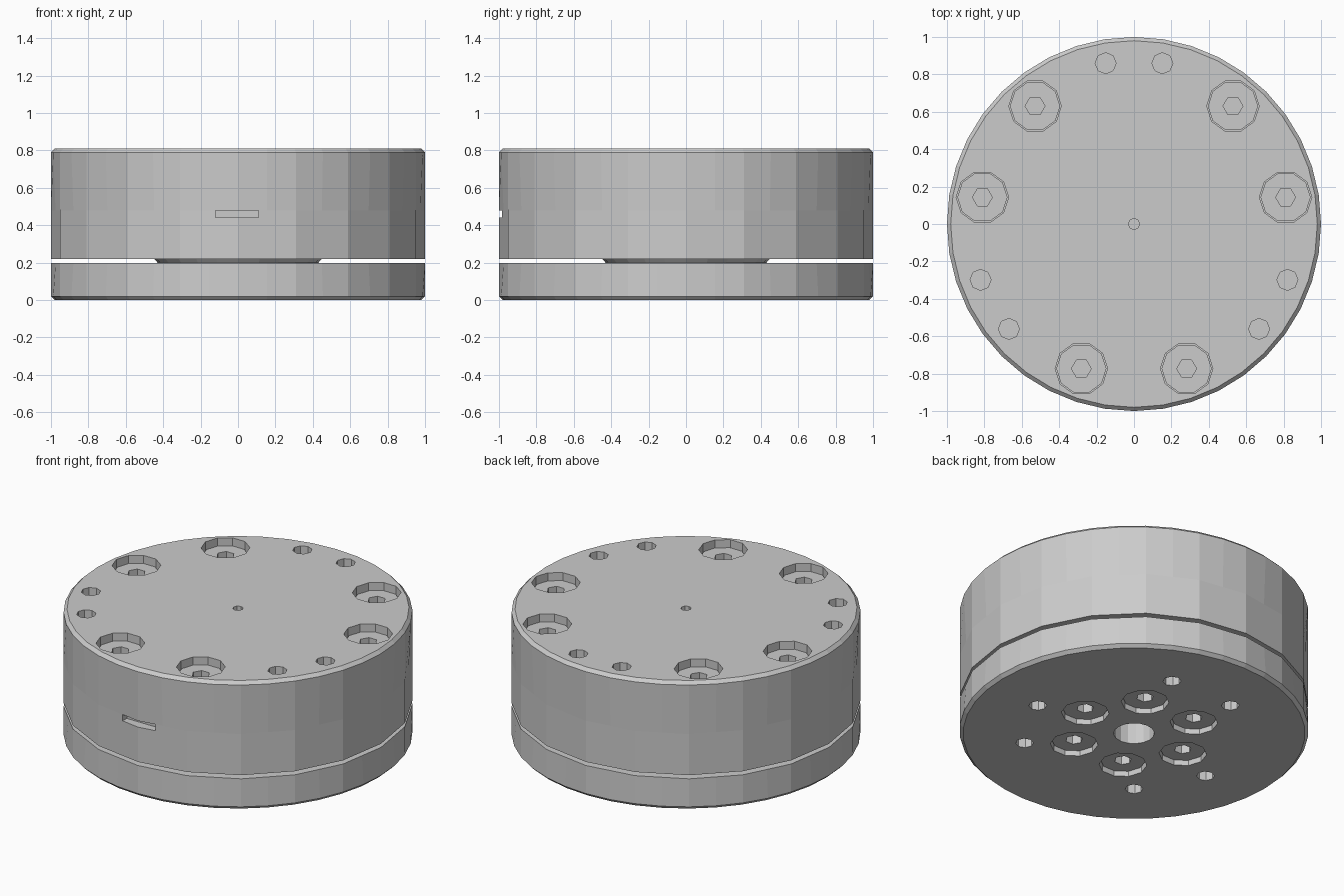
import bpy, bmesh
from math import cos, sin, pi, radians

if "Cube" in bpy.data.objects:
    bpy.data.objects.remove(bpy.data.objects["Cube"])

CHORD = cos(pi / 20)   # pulls odd points onto the chord: 40 sides read as 20


def new_object(name, bm):
    bmesh.ops.recalc_face_normals(bm, faces=bm.faces)
    mesh = bpy.data.meshes.new(name)
    bm.to_mesh(mesh)
    bm.free()
    obj = bpy.data.objects.new(name, mesh)
    bpy.context.collection.objects.link(obj)
    return obj


def lathe(name, rings, n=40):
    """Stack of (radius, z, odd-point factor) rings with capped ends."""
    bm = bmesh.new()
    loops = []
    for r, z, k in rings:
        loops.append([bm.verts.new((r * (k if i % 2 else 1) * cos(2 * pi * i / n),
                                    r * (k if i % 2 else 1) * sin(2 * pi * i / n), z))
                      for i in range(n)])
    for a, b in zip(loops, loops[1:]):
        for i in range(n):
            j = (i + 1) % n
            bm.faces.new((a[i], a[j], b[j], b[i]))
    bm.faces.new(loops[0][::-1])
    bm.faces.new(loops[-1])
    return new_object(name, bm)


def prisms(name, centres, r, z0, z1, sides):
    """Equal upright prisms at every centre, in one object."""
    bm = bmesh.new()
    for cx, cy in centres:
        ends = [[bm.verts.new((cx + r * cos(2 * pi * i / sides),
                               cy + r * sin(2 * pi * i / sides), z))
                 for i in range(sides)] for z in (z0, z1)]
        for i in range(sides):
            j = (i + 1) % sides
            bm.faces.new((ends[0][i], ends[0][j], ends[1][j], ends[1][i]))
        bm.faces.new(ends[0][::-1])
        bm.faces.new(ends[1])
    return new_object(name, bm)


def cut(target, *cutters):
    for c in cutters:
        c.hide_render = True
        mod = target.modifiers.new("cut", 'BOOLEAN')
        mod.operation = 'DIFFERENCE'
        mod.solver = 'EXACT'
        mod.object = c
        bpy.context.view_layer.objects.active = target
        bpy.ops.object.modifier_apply(modifier=mod.name)
        bpy.data.objects.remove(c)


def on_circle(r, angles):
    return [(r * cos(radians(a)), r * sin(radians(a))) for a in angles]


top_bolts = on_circle(0.823, (10, 50, 130, 170, 250, 290))
top_holes = on_circle(0.873, (80, 100, 200, 220, 320, 340))
low_bolts = on_circle(0.365, range(0, 360, 60))
low_holes = on_circle(0.637, (70, 110, 190, 230, 310, 350))

# upper housing with counterbores, pin holes and centre mark
upper = lathe("upper_housing", [(1, 0.48, CHORD), (1, 0.79, 1), (0.98, 0.81, 1)])
cut(upper,
    prisms("bore_cutter", top_bolts, 0.14, 0.68, 0.9, 10),
    prisms("pin_cutter", top_holes, 0.056, 0.65, 0.9, 8),
    prisms("centre_cutter", [(0, 0)], 0.03, 0.76, 0.9, 8))

# lower half of the housing, with the front slot under the seam
ring = lathe("housing_ring", [(1, 0.22, CHORD), (1, 0.48, CHORD)])
bm = bmesh.new()
bmesh.ops.create_cube(bm, size=1)
for v in bm.verts:
    v.co = (v.co.x * 0.23 - 0.005, v.co.y * 0.2 - 1.04, v.co.z * 0.1 + 0.49)
cut(ring, new_object("slot_cutter", bm))

# hub bridging the gap
hub = lathe("gap_hub", [(0.43, 0.19, 1), (0.43, 0.2, 1), (0.45, 0.222, 1)], 24)

# base plate with counterbores, pin holes and centre bore
base = lathe("base_plate", [(0.98, 0, 1), (1, 0.02, 1), (1, 0.197, CHORD)])
cut(base,
    prisms("bore_cutter", low_bolts, 0.137, -0.1, 0.12, 10),
    prisms("pin_cutter", low_holes, 0.052, -0.1, 0.15, 8),
    prisms("centre_cutter", [(0, 0)], 0.117, -0.1, 0.185, 16))

# sunken bolt heads with hex sockets
top_heads = prisms("top_bolt_heads", top_bolts, 0.134, 0.68, 0.762, 10)
cut(top_heads, prisms("hex_cutter", top_bolts, 0.053, 0.70, 0.9, 6))
low_heads = prisms("base_bolt_heads", low_bolts, 0.131, 0.03, 0.12, 10)
cut(low_heads, prisms("hex_cutter", low_bolts, 0.05, -0.1, 0.10, 6))
